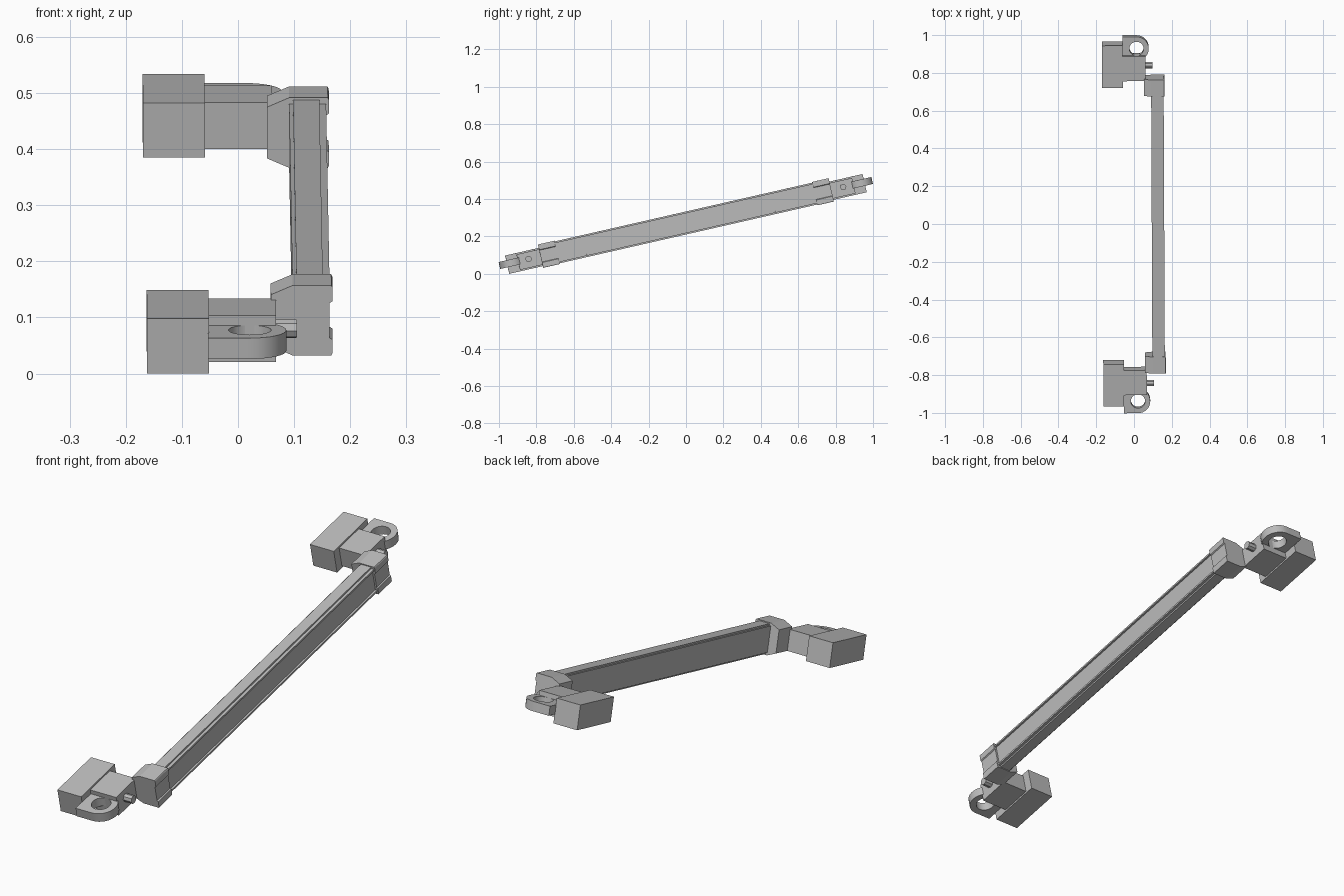
import bpy
import bmesh
from math import cos, sin, pi, radians
from mathutils import Matrix, Vector

if "Cube" in bpy.data.objects:
    bpy.data.objects.remove(bpy.data.objects["Cube"])

grey = bpy.data.materials.new("plain grey")
grey.use_nodes = True
GREY = (0.5, 0.5, 0.5, 1)
grey.diffuse_color = GREY
grey.node_tree.nodes["Principled BSDF"].inputs["Base Color"].default_value = GREY

# Local frame: x across, y along the rail, z across its depth; the whole rail is tilted
TILT = (Matrix.Translation((0, 0, 0.267))
        @ Matrix.Rotation(radians(0.25), 4, "Z")
        @ Matrix.Rotation(radians(12.85), 4, "X"))
OFFSET = 0.005  # rail centre line above the block centre line


def finish(name, bm, mirror=True):
    bmesh.ops.recalc_face_normals(bm, faces=bm.faces)
    mesh = bpy.data.meshes.new(name)
    bm.to_mesh(mesh)
    bm.free()
    mesh.materials.append(grey)
    obj = bpy.data.objects.new(name, mesh)
    bpy.context.collection.objects.link(obj)
    obj.matrix_world = TILT
    if mirror:  # same fitting at both ends
        mod = obj.modifiers.new("both ends", "MIRROR")
        mod.use_axis = (False, True, False)
    return obj


def extrude_along(name, profile, start, end, mirror=True):
    """Extrude an (x, z) profile along y."""
    bm = bmesh.new()
    face = bm.faces.new([bm.verts.new((x, start, z + OFFSET)) for x, z in profile])
    grown = bmesh.ops.extrude_face_region(bm, geom=[face])
    moved = [v for v in grown["geom"] if isinstance(v, bmesh.types.BMVert)]
    bmesh.ops.translate(bm, verts=moved, vec=(0, end - start, 0))
    return finish(name, bm, mirror)


def box(name, low, high):
    low, high = Vector(low), Vector(high)
    bm = bmesh.new()
    bmesh.ops.create_cube(bm, size=1)
    bmesh.ops.scale(bm, verts=bm.verts, vec=high - low)
    bmesh.ops.translate(bm, verts=bm.verts, vec=(low + high) / 2)
    return finish(name, bm)


def symmetric(half):
    """Complete a profile by reflecting its upper half."""
    return half + [(x, -z) for x, z in reversed(half)]


# Long channel rail: raised centre strip and a shallow recess on the left face
rail = symmetric([(0.094, 0.053), (0.101, 0.053), (0.101, 0.060), (0.148, 0.060),
                  (0.148, 0.053), (0.160, 0.053), (0.160, 0.045), (0.152, 0.045)])
extrude_along("rail", rail, -0.75, 0.75, mirror=False)

# End caps with chamfered inner shoulder and lipped outer face
cap = symmetric([(0.055, 0.047), (0.094, 0.064), (0.163, 0.064),
                 (0.165, 0.060), (0.165, 0.035), (0.160, 0.032)])
extrude_along("end_cap", cap, 0.707, 0.797)

# Mounting blocks
box("outer_block", (-0.166, 0.75, -0.05), (-0.056, 0.98, 0.05))
box("middle_block", (-0.057, 0.785, -0.0425), (0.064, 0.92, 0.0425))

# Hinge pin
bm = bmesh.new()
bmesh.ops.create_cone(bm, cap_ends=True, segments=8, radius1=0.017, radius2=0.017, depth=0.05,
                      matrix=Matrix.Translation((0.076, 0.863, OFFSET)) @ Matrix.Rotation(pi / 2, 4, "Y"))
finish("hinge_pin", bm)

# Eyelet tab: square towards the block, round on the other side, with a through hole
STEPS, RADIUS, HOLE = 32, 0.065, 0.038
bm = bmesh.new()
rings = []
for i in range(STEPS):
    a = 2 * pi * i / STEPS
    c, s = cos(a), sin(a)
    if c < -0.001:
        k = RADIUS / max(abs(c), abs(s))
        outer = (c * k * 1.15, s * k)
    else:
        outer = (c * RADIUS, s * RADIUS)
    inner = (c * HOLE, s * HOLE)
    corners = [(outer, -0.019), (outer, 0.019), (inner, 0.019), (inner, -0.019)]
    rings.append([bm.verts.new((0.017 + p[0], 0.957 + p[1], z + OFFSET)) for p, z in corners])
for i in range(STEPS):
    r, q = rings[i], rings[(i + 1) % STEPS]
    for j in range(4):
        bm.faces.new((r[j], q[j], q[(j + 1) % 4], r[(j + 1) % 4]))
eyelet = finish("eyelet_tab", bm)

# Smooth only the curved walls
bpy.context.view_layer.objects.active = eyelet
eyelet.select_set(True)
bpy.ops.object.shade_smooth_by_angle(angle=radians(30))
eyelet.select_set(False)
